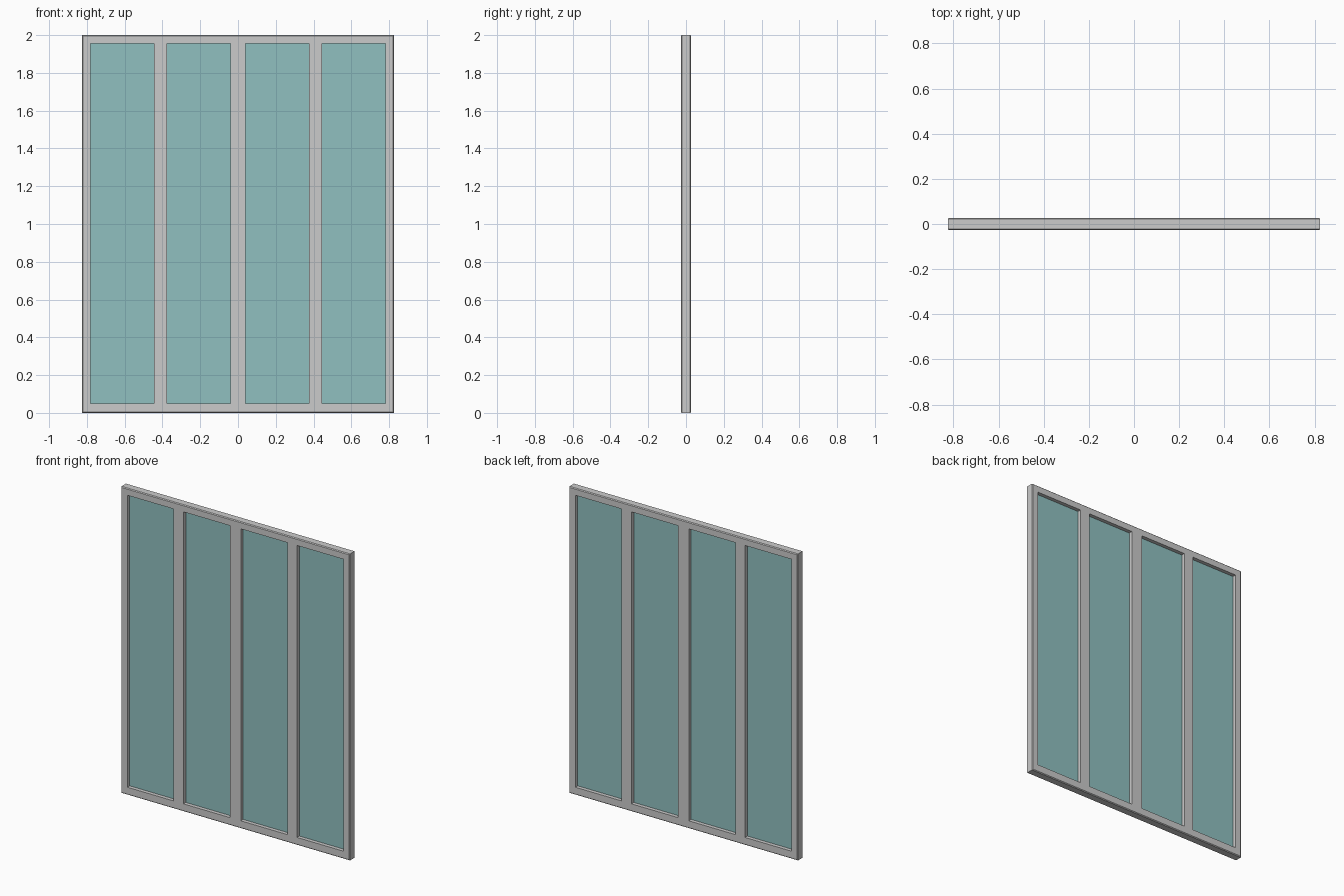
import bpy, bmesh

if "Cube" in bpy.data.objects:
    bpy.data.objects.remove(bpy.data.objects["Cube"])

W, H, T = 0.825, 2.0, 0.0275          # half width, height, half depth
Z0, Z1 = 0.05, 1.955                  # pane bottom and top
XS = [-W, -0.78, -0.445, -0.375, -0.04, 0.04, 0.375, 0.445, 0.78, W]
ZS = [0.0, Z0, Z1, H]


def finish(bm, name):
    bmesh.ops.recalc_face_normals(bm, faces=bm.faces)
    mesh = bpy.data.meshes.new(name)
    bm.to_mesh(mesh)
    bm.free()
    obj = bpy.data.objects.new(name, mesh)
    bpy.context.collection.objects.link(obj)
    return obj


# Frame: front grid with pane openings left out, extruded to depth
bm = bmesh.new()
grid = [[bm.verts.new((x, -T, z)) for z in ZS] for x in XS]
for i in range(len(XS) - 1):
    for j in range(len(ZS) - 1):
        if j == 1 and i % 2 == 1:
            continue
        bm.faces.new((grid[i][j], grid[i + 1][j], grid[i + 1][j + 1], grid[i][j + 1]))
ext = bmesh.ops.extrude_face_region(bm, geom=bm.faces[:], use_keep_orig=True)
new_verts = [g for g in ext["geom"] if isinstance(g, bmesh.types.BMVert)]
bmesh.ops.translate(bm, verts=new_verts, vec=(0, 2 * T, 0))


# Slightly eased outer rim, front and back
def on_rim(e):
    a, b = e.verts[0].co, e.verts[1].co
    if abs(a.y - b.y) > 1e-5:
        return False
    side = abs(a.x - b.x) < 1e-5 and abs(abs(a.x) - W) < 1e-5
    level = abs(a.z - b.z) < 1e-5 and min(a.z, H - a.z) < 1e-5
    return side or level


bmesh.ops.bevel(bm, geom=[e for e in bm.edges if on_rim(e)],
                offset=0.005, segments=1, affect='EDGES', profile=0.5)
finish(bm, "window_frame")

# Glass panes centred in the depth of the frame
glass = bpy.data.materials.new("glass")
glass.diffuse_color = (0.28, 0.53, 0.53, 1)
glass.use_nodes = True
glass.node_tree.nodes["Principled BSDF"].inputs["Base Color"].default_value = glass.diffuse_color
for n in range(4):
    x0, x1 = XS[2 * n + 1], XS[2 * n + 2]
    bm = bmesh.new()
    bmesh.ops.create_cube(bm, size=1)
    bmesh.ops.scale(bm, verts=bm.verts, vec=(x1 - x0, 0.006, Z1 - Z0))
    bmesh.ops.translate(bm, verts=bm.verts, vec=((x0 + x1) / 2, 0, (Z0 + Z1) / 2))
    finish(bm, f"glass_pane_{n + 1}").data.materials.append(glass)
